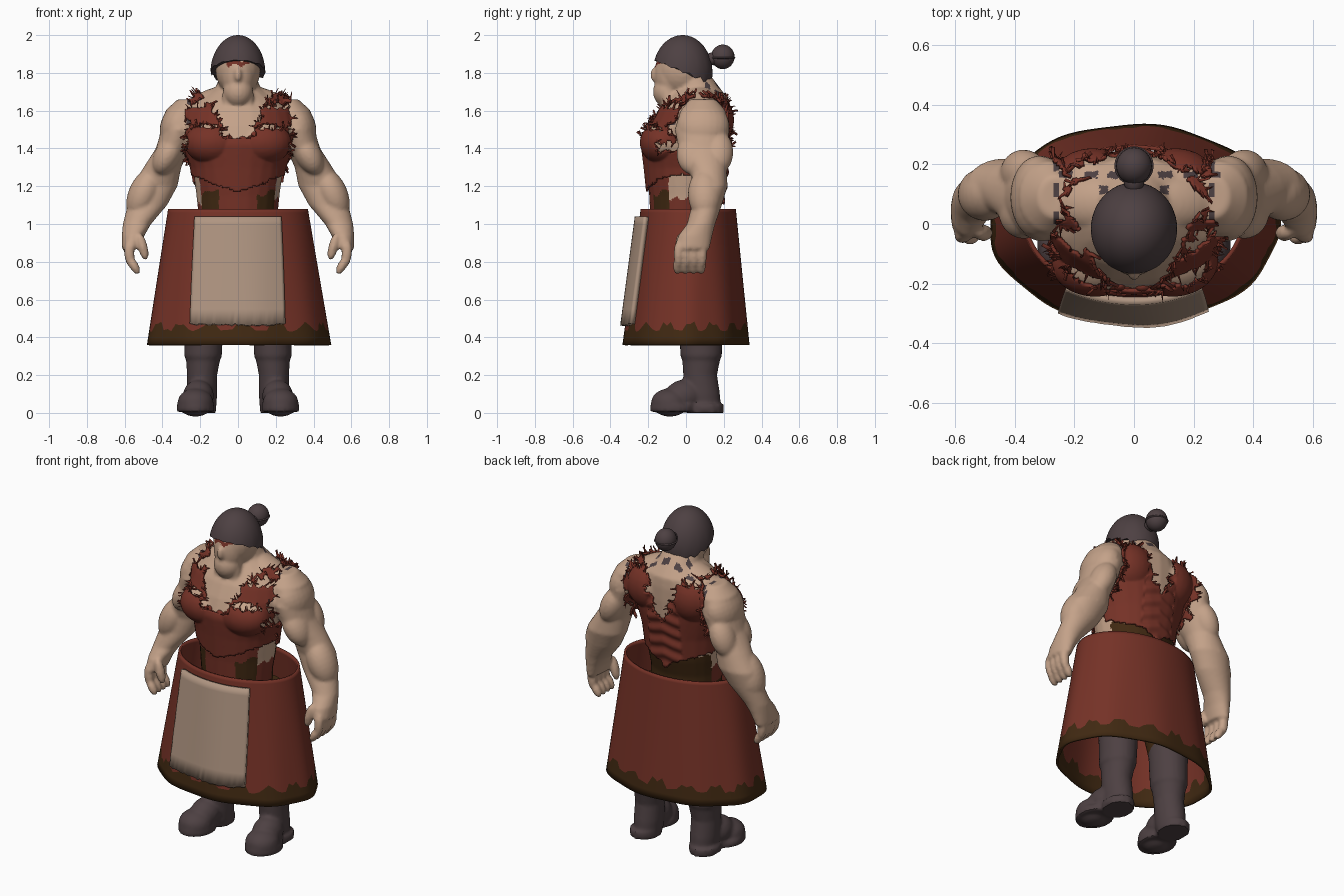
import bpy, bmesh, math, random
from mathutils import Matrix, Vector

random.seed(4)
if "Cube" in bpy.data.objects:
    bpy.data.objects.remove(bpy.data.objects["Cube"])


def material(name, rgb):
    m = bpy.data.materials.new(name)
    m.use_nodes = True
    m.diffuse_color = (*rgb, 1)
    m.node_tree.nodes["Principled BSDF"].inputs["Base Color"].default_value = (*rgb, 1)
    return m


SKIN = material("skin", (0.55, 0.36, 0.25))
RED = material("red cloth", (0.18, 0.032, 0.02))
BROWN = material("brown trim", (0.052, 0.022, 0.006))
DARK = material("dark leather", (0.075, 0.052, 0.055))
LINEN = material("apron linen", (0.43, 0.30, 0.22))


def add_object(name, bm, mats):
    mesh = bpy.data.meshes.new(name)
    bm.to_mesh(mesh)
    bm.free()
    ob = bpy.data.objects.new(name, mesh)
    bpy.context.collection.objects.link(ob)
    for m in mats:
        mesh.materials.append(m)
    mesh.shade_smooth()
    return ob


def loft(bm, rings, s=1, n=24):
    """Closed skin over elliptical rings (x, y, z, rx, ry)."""
    loops = []
    for x, y, z, rx, ry in rings:
        loops.append([bm.verts.new((s * (x + rx * math.cos(a)), y + ry * math.sin(a), z))
                      for a in (math.tau * i / n for i in range(n))])
    for lo, hi in zip(loops, loops[1:]):
        for i in range(n):
            bm.faces.new((lo[i], lo[(i + 1) % n], hi[(i + 1) % n], hi[i]))
    bm.faces.new(loops[0])
    bm.faces.new(loops[-1])


def blob(bm, center, radii, tilt=0, s=1):
    """Ellipsoid, tilted about the y axis and mirrored by s."""
    mat = (Matrix.Translation((s * center[0], center[1], center[2]))
           @ Matrix.Rotation(s * tilt, 4, 'Y') @ Matrix.Diagonal((*radii, 1)))
    bmesh.ops.create_uvsphere(bm, u_segments=24, v_segments=14, radius=1, matrix=mat)


def fuse(name, bm, mats, voxel, smooth):
    """Merge overlapping solids into one sculpted skin."""
    bmesh.ops.recalc_face_normals(bm, faces=bm.faces)
    ob = add_object(name, bm, mats)
    rm = ob.modifiers.new("fuse", 'REMESH')
    rm.mode, rm.voxel_size = 'VOXEL', voxel
    sm = ob.modifiers.new("soften", 'SMOOTH')
    sm.factor, sm.iterations = 0.5, smooth
    mesh = bpy.data.meshes.new_from_object(ob.evaluated_get(bpy.context.evaluated_depsgraph_get()))
    ob.modifiers.clear()
    ob.data = mesh
    mesh.materials.clear()
    for m in mats:
        mesh.materials.append(m)
    mesh.shade_smooth()
    return ob


# Body: torso, head, arms and hands
bm = bmesh.new()
loft(bm, [(0, .0, .85, .2, .17), (0, -.01, 1.05, .21, .18), (0, 0, 1.15, .22, .195),
          (0, 0, 1.3, .24, .21), (0, 0, 1.42, .28, .225), (0, .02, 1.52, .3, .21),
          (0, .04, 1.6, .28, .19), (0, .06, 1.66, .21, .165), (0, .06, 1.72, .12, .12),
          (0, .03, 1.8, .09, .09)])
blob(bm, (0, -.02, 1.82), (.12, .14, .15))
blob(bm, (0, -.08, 1.79), (.09, .088, .14))
blob(bm, (0, -.095, 1.70), (.08, .08, .085))
blob(bm, (0, -.165, 1.79), (.02, .025, .04))
for s in (1, -1):
    loft(bm, [(.26, .09, 1.66, .06, .07), (.285, .09, 1.6, .1, .12), (.31, .085, 1.5, .095, .145),
              (.345, .09, 1.4, .09, .13), (.4, .115, 1.3, .1, .1), (.44, .13, 1.2, .12, .09),
              (.48, .11, 1.1, .105, .08), (.535, .08, 1.0, .075, .075), (.555, .05, .94, .06, .09),
              (.57, .03, .87, .045, .095)], s)
    blob(bm, (.32, .09, 1.52), (.09, .14, .13), -.35, s)
    blob(bm, (.37, .04, 1.37), (.07, .09, .12), -.5, s)
    blob(bm, (.37, .17, 1.38), (.07, .08, .12), -.4, s)
    blob(bm, (.5, .1, 1.16), (.08, .09, .14), -.4, s)
    blob(bm, (.13, -.12, 1.43), (.14, .11, .1), 0, s)
    blob(bm, (.14, .13, 1.55), (.13, .11, .13), 0, s)
    blob(bm, (.14, .07, 1.655), (.15, .09, .06), .35, s)
    blob(bm, (.05, -.1, 1.6), (.018, .03, .1), .3, s)
    for i in range(4):
        y = -.04 + .042 * i
        blob(bm, (.575, y, .84), (.027, .025, .07), .1, s)
        blob(bm, (.55, y - .005, .778), (.024, .024, .05), .5, s)
    blob(bm, (.505, -.03, .88), (.026, .028, .075), .25, s)
body = fuse("body", bm, [SKIN, RED, BROWN, DARK], .0095, 4)


# Painted cloth at the waist, band at the eyes and stitches on the shoulders
def body_colour(c, n):
    x, y, z = abs(c.x), c.y, c.z
    if x < .3 and z < 1.32 and x < .24:
        jag = .015 * math.sin(38 * c.x) + .01 * math.sin(90 * c.y)
        if z < 1.0:
            return 2
        if n.y > .35 and z < 1.2 + jag:
            return 2
        if n.y < -.45 and z < 1.3:
            return 2 if x > .1 and z < 1.17 + jag else 1
        if z < 1.12 + jag:
            return 1
    if y < -.12 and x < .06 and abs(z - 1.855 + .01 * math.sin(95 * c.x)) < .014:
        return 1
    if z > 1.48 and n.z > .2 and x < .29:
        if abs(y - .165) < .012 and math.sin(75 * c.x) > -.2:
            return 3
        if abs(x - .262) < .011 and math.sin(70 * y) > -.1:
            return 3
        if abs(y - .115) < .014 and abs(x - .1) < .015:
            return 3
    return 0


for p in body.data.polygons:
    p.material_index = body_colour(p.center, p.normal)


# Torn vest: lifted from the body, with ragged edges
def in_vest(c, n):
    x, y, z = abs(c.x), c.y, c.z
    jag = .014 * math.sin(61 * z + 3 * c.x) + .01 * math.sin(97 * (c.x + y))
    if z > 1.68 or x > .262 + jag or n.z > .72 + 6 * jag:
        return False
    if y < .03:
        if z > 1.45 and x < .07 + .42 * (z - 1.45) + jag:
            return False
        return z > 1.17 + .38 * x + jag * .3
    if z > 1.4 and x < .02 + .4 * (z - 1.4) + jag:
        return False
    return z > 1.12 + .45 * x + jag * .5


bm = bmesh.new()
bm.from_mesh(body.data)
bm.normal_update()
bmesh.ops.delete(bm, geom=[f for f in bm.faces if not in_vest(f.calc_center_median(), f.normal)],
                 context='FACES')
bm.normal_update()
for v in bm.verts:
    fold = .006 * math.sin(80 * v.co.z + 25 * abs(v.co.x)) if v.co.y > .1 and abs(v.co.x) < .1 else 0
    v.co += v.normal * (.015 + fold)
rim = [e for e in bm.edges if e.is_boundary]
for e in rim:
    f = e.link_faces[0]
    mid = (e.verts[0].co + e.verts[1].co) / 2
    if random.random() < .28 and mid.z > 1.3:
        away = (mid - f.calc_center_median()).normalized()
        tip = mid + away * random.uniform(.01, .035) + f.normal * random.uniform(.005, .03)
        bm.faces.new((e.verts[1], e.verts[0], bm.verts.new(tip)))
for f in bm.faces:
    f.material_index = 0
vest = add_object("torn_vest", bm, [RED])
vest.modifiers.new("cloth", 'SOLIDIFY').thickness = .012

# Pointed chest flap, with raised torn folds across the neckline
bm = bmesh.new()
for i in range(14):
    x = -.13 + .02 * i
    z = 1.42 + .05 * abs(x) / .13 + random.uniform(-.02, .02)
    blob(bm, (x, -.215 + abs(x) * .15, z), (.022, .018, random.uniform(.02, .035)), random.uniform(-1, 1))
add_object("neckline_folds", bm, [RED])


# Skirt: open flared tube with a zigzag brown hem
def skirt_point(a, z, off=0):
    t = (1.08 - z) / .72
    wave = 1 + .012 * t * math.sin(9 * a)
    rx, ry = (.37 + .118 * t) * wave + off, (.252 + .083 * t) * wave + off
    return Vector((rx * math.sin(a), .012 * (1 - t) - ry * math.cos(a), z))


def sheet(name, columns, closed, mats, colour, thick):
    bm = bmesh.new()
    cols = [[bm.verts.new(p) for p in col] for col in columns]
    for a, b in zip(cols, cols[1:] + ([cols[0]] if closed else [])):
        for j in range(len(a) - 1):
            f = bm.faces.new((a[j], b[j], b[j + 1], a[j + 1]))
            f.material_index = colour(j)
    ob = add_object(name, bm, mats)
    ob.modifiers.new("cloth", 'SOLIDIFY').thickness = thick
    return ob


columns = []
for i in range(96):
    hem = .45 + (.03 if i % 6 < 3 else -.015) * random.uniform(.3, 1.3)
    columns.append([skirt_point(math.tau * i / 96, z) for z in (.36, .4, hem, .6, .75, .9, 1.06, 1.08)])
sheet("skirt", columns, True, [RED, BROWN], lambda j: 1 if j < 2 else 0, .014)

# Apron panel, frayed at the bottom
columns = []
for i in range(33):
    u = i / 16 - 1
    low = .462 + random.uniform(0, .012)
    columns.append([skirt_point(u * (.61 - .075 * (1.04 - z) / .58), z, .026)
                    for z in (low, .55, .7, .85, 1.0, 1.04)])
sheet("apron", columns, False, [LINEN], lambda j: 0, .026)

# Trousers and boots
for s, side in ((1, "left"), (-1, "right")):
    bm = bmesh.new()
    loft(bm, [(.18, .08, .42, .09, .1), (.16, .06, .65, .11, .12), (.12, .02, .95, .12, .15)], s)
    add_object(side + "_trouser_leg", bm, [BROWN])
    bm = bmesh.new()
    loft(bm, [(.19, .09, .03, .075, .095), (.19, .085, .1, .08, .095), (.19, .075, .2, .08, .09),
              (.185, .08, .28, .09, .1), (.185, .08, .3, .1, .11), (.183, .08, .35, .1, .112),
              (.18, .08, .54, .11, .115)], s)
    loft(bm, [(.2, .1, 0, .085, .1), (.2, .1, .045, .085, .1)], s)
    loft(bm, [(.225, -.07, .005, .1, .12), (.225, -.07, .04, .1, .12)], s)
    blob(bm, (.225, -.085, .055), (.095, .1, .075), 0, s)
    blob(bm, (.21, -.01, .09), (.082, .1, .085), 0, s)
    fuse(side + "_boot", bm, [DARK], .011, 3)

# Hair cap cut on a slope, with a banded bun
bm = bmesh.new()
bmesh.ops.create_uvsphere(bm, u_segments=48, v_segments=32, radius=1,
                          matrix=Matrix.Translation((0, -.018, 1.8)) @ Matrix.Diagonal((.145, .158, .2, 1)))
cut = bmesh.ops.bisect_plane(bm, geom=bm.verts[:] + bm.edges[:] + bm.faces[:],
                             plane_co=(0, 0, 1.8), plane_no=(0, -.4, -1), clear_outer=True)
bmesh.ops.holes_fill(bm, edges=[e for e in bm.edges if e.is_boundary])
for v in bm.verts:
    a = math.atan2(v.co.x, v.co.y)
    v.co.z += .008 * math.sin(14 * a) * max(0, 1.9 - v.co.z) / .1
add_object("hair_cap", bm, [DARK])

bm = bmesh.new()
blob(bm, (0, .195, 1.885), (.06, .062, .065))
blob(bm, (0, .15, 1.875), (.035, .05, .035))
blob(bm, (0, .195, 1.88), (.066, .066, .012))
add_object("hair_bun", bm, [DARK])

for ob in bpy.context.collection.objects:
    ob.select_set(ob.type == 'MESH')
    bpy.context.view_layer.objects.active = ob
bpy.ops.object.shade_smooth_by_angle(angle=math.radians(40))
